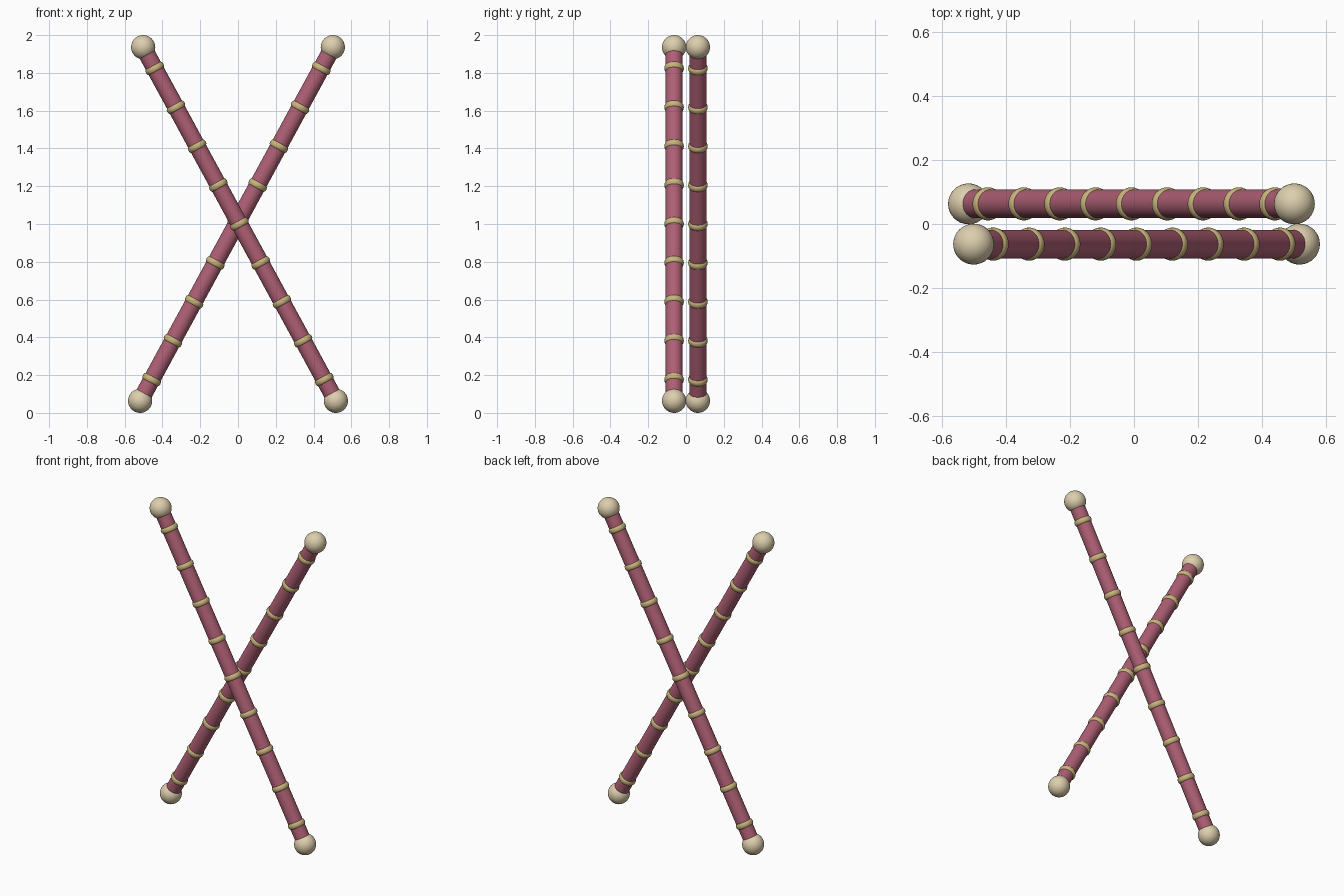
import bpy, bmesh, math
from mathutils import Vector

if "Cube" in bpy.data.objects:
    bpy.data.objects.remove(bpy.data.objects["Cube"])

BALL_R, POLE_R, RING_R, RING_HALF = 0.064, 0.045, 0.052, 0.019


def material(name, color):
    m = bpy.data.materials.new(name)
    m.diffuse_color = (*color, 1)
    m.use_nodes = True
    m.node_tree.nodes["Principled BSDF"].inputs["Base Color"].default_value = m.diffuse_color
    return m


rose = material("rose_wood", (0.42, 0.115, 0.175))
gold = material("pale_gold", (0.58, 0.46, 0.20))
cream = material("cream", (0.72, 0.62, 0.42))


def finish(obj, name, mat):
    obj.name = name
    obj.data.materials.append(mat)
    bpy.ops.object.shade_smooth_by_angle(angle=math.radians(40))


def ball(name, loc):
    bpy.ops.mesh.primitive_uv_sphere_add(segments=32, ring_count=20, radius=BALL_R, location=loc)
    finish(bpy.context.object, name, cream)


def rod(name, a, b):
    bpy.ops.mesh.primitive_cylinder_add(vertices=32, radius=POLE_R, depth=(b - a).length,
                                        location=(a + b) / 2)
    obj = bpy.context.object
    obj.rotation_euler = (b - a).to_track_quat('Z', 'Y').to_euler()
    finish(obj, name, rose)


def ring(name, loc, axis):
    # rounded band: a torus stretched along the pole
    minor = 0.013
    bpy.ops.mesh.primitive_torus_add(major_segments=32, minor_segments=12,
                                     major_radius=RING_R - minor, minor_radius=minor, location=loc)
    obj = bpy.context.object
    obj.scale.z = RING_HALF / minor
    obj.rotation_euler = axis.to_track_quat('Z', 'Y').to_euler()
    finish(obj, name, gold)


# two leaning poles, one in front of the other, crossing in an X
for label, s in (("front", 1), ("back", -1)):
    bottom = Vector((0.518 * s, -0.063 * s, BALL_R))
    top = Vector((-0.502 * s, -0.063 * s, 2 - BALL_R))
    rod(label + "_pole", bottom, top)
    ball(label + "_bottom_ball", bottom)
    ball(label + "_top_ball", top)
    for i in range(9):
        ring(f"{label}_ring_{i + 1}", bottom.lerp(top, 0.06 + 0.11 * i), top - bottom)
